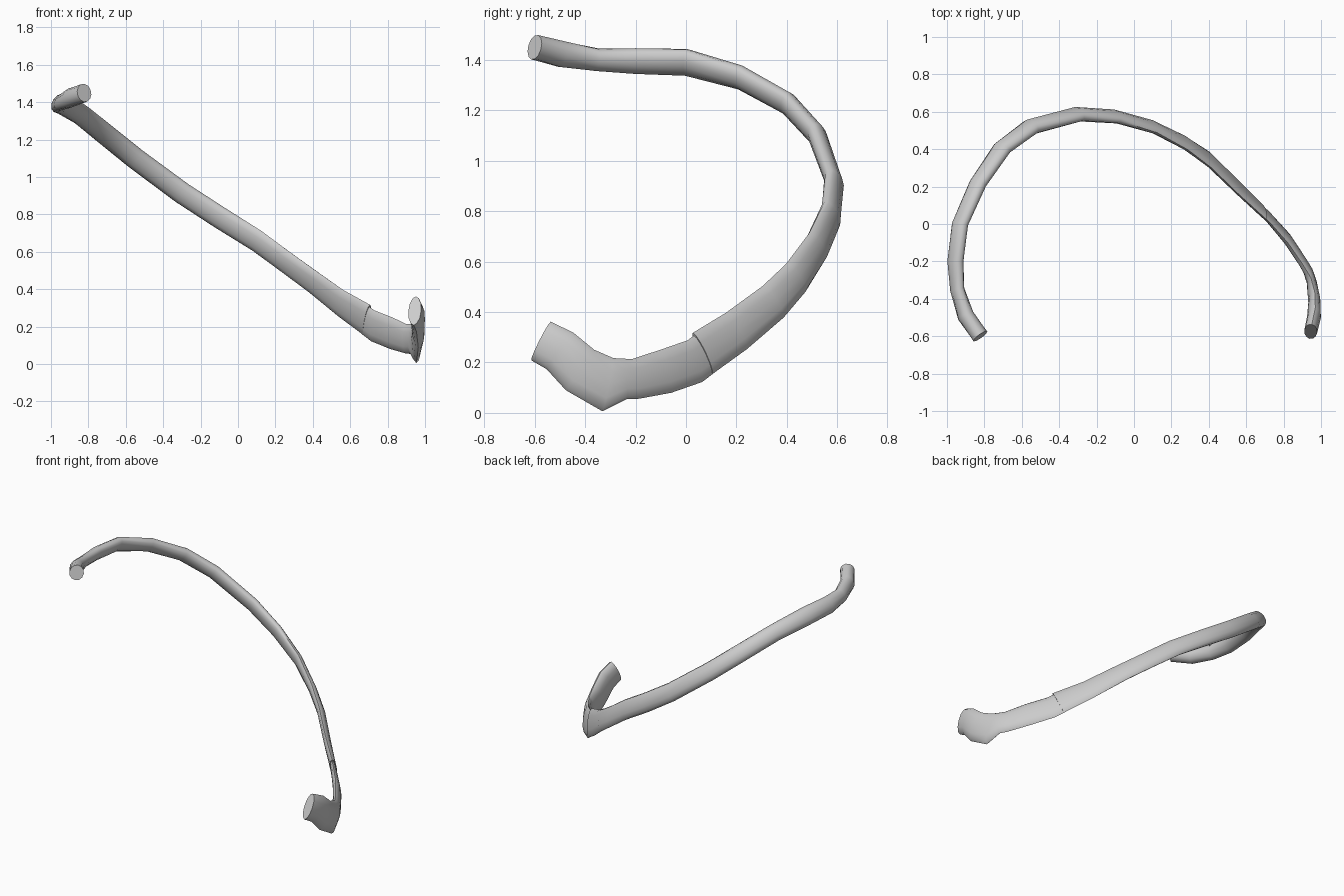
import bpy, bmesh
from math import sin, cos, pi, radians
from mathutils import Vector

cube = bpy.data.objects.get("Cube")
if cube:
    bpy.data.objects.remove(cube, do_unlink=True)

SIDES = 12
PLANE_NORMAL = Vector((0.55, 0, 0.83))  # the whole arc lies in one sloping plane

# One plain bone colour
bone = bpy.data.materials.new("pale_grey_bone")
bone.use_nodes = True
colour = (0.6, 0.6, 0.6, 1.0)
bone.diffuse_color = colour
bone.node_tree.nodes["Principled BSDF"].inputs["Base Color"].default_value = colour


def sweep_bone(name, stations):
    """Loft ovals; station = x, y, z, half height, half thickness, inward roll."""
    bm = bmesh.new()
    centres = [Vector(s[:3]) for s in stations]
    last = len(stations) - 1
    rings = []
    for i, (x, y, z, high, thick, roll) in enumerate(stations):
        tangent = (centres[min(i + 1, last)] - centres[max(i - 1, 0)]).normalized()
        flat = (PLANE_NORMAL - tangent * PLANE_NORMAL.dot(tangent)).normalized()
        inward = tangent.cross(flat)
        up = flat * cos(radians(roll)) + inward * sin(radians(roll))
        side = tangent.cross(up)
        ring = []
        for k in range(SIDES):
            angle = 2 * pi * k / SIDES
            offset = up * (high * cos(angle)) + side * (thick * sin(angle))
            ring.append(bm.verts.new(centres[i] + offset))
        rings.append(ring)
    for a, b in zip(rings, rings[1:]):
        for k in range(SIDES):
            n = (k + 1) % SIDES
            bm.faces.new((a[k], a[n], b[n], b[k]))
    bm.faces.new(rings[0])
    bm.faces.new(rings[-1])
    bmesh.ops.recalc_face_normals(bm, faces=bm.faces)
    mesh = bpy.data.meshes.new(name)
    bm.to_mesh(mesh)
    bm.free()
    mesh.materials.append(bone)
    obj = bpy.data.objects.new(name, mesh)
    bpy.context.collection.objects.link(obj)
    bpy.ops.object.select_all(action="DESELECT")
    obj.select_set(True)
    bpy.context.view_layer.objects.active = obj
    bpy.ops.object.shade_smooth_by_angle(angle=radians(60))
    return obj


# Long curved shaft, from the upper head round the back to the joint
sweep_bone("rib_shaft", [
    (-.822, -.6, 1.45, .05, .046, -20),
    (-.9, -.49, 1.422, .054, .044, -12),
    (-.945, -.35, 1.4, .048, .035, -3),
    (-.955, -.2, 1.395, .056, .038, 0),
    (-.93, 0, 1.39, .06, .036, 0),
    (-.835, .215, 1.33, .056, .038, 8),
    (-.705, .405, 1.225, .058, .038, 14),
    (-.55, .52, 1.1, .06, .038, 18),
    (-.3, .587, .915, .062, .035, 20),
    (-.1, .575, .785, .064, .031, 24),
    (.1, .52, .66, .066, .027, 30),
    (.27, .435, .535, .07, .026, 36),
    (.4, .345, .44, .076, .025, 40),
    (.55, .2, .325, .084, .023, 38),
    (.69, .065, .235, .092, .021, 33),
])

# Flat front piece with a lower spur and a rising tip
sweep_bone("rib_front_end", [
    (.68, .075, .235, .086, .018, 33),
    (.72, .035, .205, .088, .02, 33),
    (.82, -.08, .165, .088, .025, 33),
    (.9, -.2, .135, .08, .025, 33),
    (.93, -.25, .135, .082, .026, 33),
    (.95, -.31, .112, .108, .027, 34),
    (.965, -.42, .17, .098, .033, 37),
    (.962, -.5, .246, .09, .037, 37),
    (.945, -.575, .285, .086, .035, 36),
])
